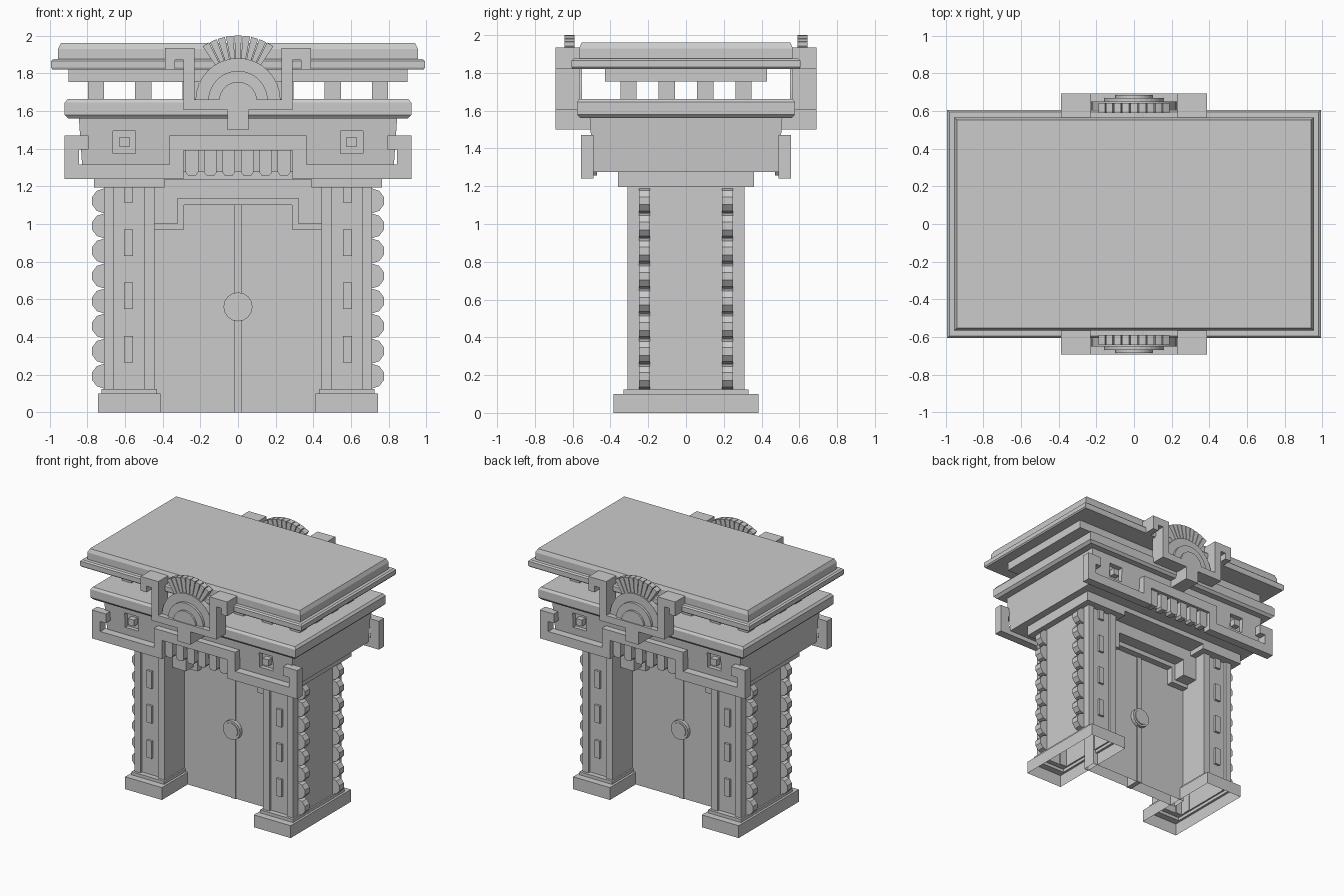
import bpy, bmesh
from math import sin, cos, pi, radians

if "Cube" in bpy.data.objects:
    bpy.data.objects.remove(bpy.data.objects["Cube"])


def finish(name, bm):
    bmesh.ops.recalc_face_normals(bm, faces=bm.faces)
    me = bpy.data.meshes.new(name)
    bm.to_mesh(me)
    bm.free()
    ob = bpy.data.objects.new(name, me)
    bpy.context.collection.objects.link(ob)
    return ob


def stack(name, rings, cx=0, cy=0, bottom=True, top=True):
    """Loft of rectangles: each ring is (half x, half y, z)."""
    bm = bmesh.new()
    loops = [[bm.verts.new((cx + sx * hx, cy + sy * hy, z))
              for sx, sy in ((-1, -1), (1, -1), (1, 1), (-1, 1))]
             for hx, hy, z in rings]
    for a, b in zip(loops, loops[1:]):
        for i in range(4):
            j = (i + 1) % 4
            bm.faces.new((a[i], a[j], b[j], b[i]))
    if bottom:
        bm.faces.new(loops[0][::-1])
    if top:
        bm.faces.new(loops[-1])
    return finish(name, bm)


def prism(name, pts, y0, y1):
    """Front-view outline (x, z) pushed from y0 to y1."""
    bm = bmesh.new()
    a = [bm.verts.new((x, y0, z)) for x, z in pts]
    b = [bm.verts.new((x, y1, z)) for x, z in pts]
    bm.faces.new(a)
    bm.faces.new(b[::-1])
    for i in range(len(a)):
        j = (i + 1) % len(a)
        bm.faces.new((a[i], a[j], b[j], b[i]))
    return finish(name, bm)


def rect(name, x0, x1, z0, z1, y0, y1):
    return prism(name, [(x0, z0), (x1, z0), (x1, z1), (x0, z1)], y0, y1)


def mirrored(half):
    return half + [(-x, z) for x, z in reversed(half) if x > 0]


def arc(r, cx, cz, a0, a1, n):
    return [(cx + r * cos(radians(a0 + (a1 - a0) * i / n)),
             cz + r * sin(radians(a0 + (a1 - a0) * i / n))) for i in range(n + 1)]


# Doors and stepped door head
stack("door", [(0.45, 0.055, 0), (0.45, 0.055, 1.2)], bottom=False)
rect("door_seam", -0.02, 0.02, 0, 1.11, -0.063, 0.063)
prism("door_trim", mirrored([(0, 1.10), (.287, 1.10), (.287, .97), (.45, .97),
                             (.45, 1.2), (0, 1.2)]), -0.11, 0.11)
prism("door_head", mirrored([(0, 1.136), (.32, 1.136), (.32, 1.0), (.45, 1.0),
                             (.45, 1.24), (0, 1.24)]), -0.21, 0.21)
prism("knob_rim", arc(0.077, 0, 0.56, 0, 337.5, 15), -0.085, 0.085)
prism("knob", arc(0.06, 0, 0.56, 0, 337.5, 15), -0.092, 0.092)

# Pillars, hollow underneath
for s in (-1, 1):
    cx = s * 0.577
    stack("pillar", [(.165, .385, 0), (.165, .385, .10), (.147, .33, .10),
                     (.147, .33, .125), (.135, .29, .125), (.135, .29, 1.2)],
          cx=cx, bottom=False)
    for f in (-1, 1):
        for x0, x1 in ((.442, .50), (.658, .712)):
            rect("pillar_border", s * x0, s * x1, .125, 1.2, f * .28, f * .31)
        for z0, z1 in ((.265, .405), (.55, .69), (.83, .97), (1.115, 1.2)):
            rect("pillar_stud", s * .558, s * .605, z0, z1, f * .28, f * .308)
        # Row of faceted scallops down the outer side
        for i in range(8):
            zc = .192 + i * .133
            pts = [(s * (.708 + .07 * cos(t)), zc + .0665 * sin(t))
                   for t in [-pi / 2 + k * pi / 5 for k in range(6)]]
            prism("scallop", pts, f * .19, f * .25)

# Beam stack above the pillars
prism("architrave", mirrored([(0, 1.235), (.39, 1.235), (.39, 1.195), (.765, 1.195),
                              (.765, 1.28), (0, 1.28)]), -.36, .36)
entablature = stack("entablature", [(.825, .49, 1.275), (.845, .51, 1.565)])
stack("lower_slab", [(.90, .56, 1.56), (.92, .577, 1.58), (.92, .577, 1.645), (.905, .565, 1.663)])

# Pegs that lift the roof, around the perimeter
for i in range(7):
    for j in range(4):
        if i in (0, 6) or j in (0, 3):
            stack("peg", [(.043, .043, 1.65), (.043, .043, 1.77)],
                  cx=(i - 3) * .2515, cy=(j - 1.5) * .203)

# Roof
stack("roof_underside", [(.90, .43, 1.755), (.90, .43, 1.83)])
stack("roof_lip", [(.985, .60, 1.82), (.993, .605, 1.83), (.993, .605, 1.865), (.98, .595, 1.875)])
stack("roof_top", [(.955, .565, 1.87), (.955, .565, 1.93), (.94, .553, 1.96)])

# Ornaments repeated on the front and back
frieze = mirrored([(0, 1.39), (.29, 1.39), (.29, 1.24), (.92, 1.24), (.92, 1.47),
                   (.795, 1.47), (.795, 1.395), (.845, 1.395), (.845, 1.315),
                   (.365, 1.315), (.365, 1.47), (0, 1.47)])
crest = mirrored([(0, 1.605), (.29, 1.605), (.29, 1.87), (.335, 1.87), (.335, 1.82),
                  (.388, 1.82), (.388, 1.935), (.23, 1.935), (.23, 1.66), (0, 1.66)])
for f in (-1, 1):
    prism("frieze_band", frieze, f * .49, f * .557)
    prism("crest_frame", crest, f * .565, f * .692)
    rect("crest_tab", -.057, .057, 1.5, 1.63, f * .50, f * .692)

    # Hanging slats with clipped ends
    for i in range(6):
        x = (i - 2.5) * .098
        prism("slat", [(x - .034, 1.40), (x - .034, 1.275), (x - .02, 1.257),
                       (x + .02, 1.257), (x + .034, 1.275), (x + .034, 1.40)],
              f * .47, f * .535)

    # Square sockets with a centre peg
    for s in (-1, 1):
        cx, cz = s * .603, 1.435
        cut = rect("socket_cutter", cx - .06, cx + .06, cz - .06, cz + .06, f * .465, f * .56)
        cut.hide_render = True
        cut.hide_set(True)
        mod = entablature.modifiers.new("socket", "BOOLEAN")
        mod.operation, mod.solver, mod.object = "DIFFERENCE", "EXACT", cut
        rect("socket_peg", cx - .026, cx + .026, cz - .026, cz + .026, f * .45, f * .51)

    # Sun disc in concentric steps with a fan of rays
    for name, r, y in (("sun_disc", .226, .65), ("sun_ring", .158, .67), ("sun_core", .10, .685)):
        prism(name, arc(r, 0, 1.655, 0, 180, 16), f * .55, f * y)
    for i in range(9):
        a = 56 + i * 68 / 9
        prism("sun_ray", arc(.20, 0, 1.66, a + .5, a + 7.05, 1) +
              arc(.34, 0, 1.66, a + 7.05, a + .5, 2), f * .59, f * .642)
